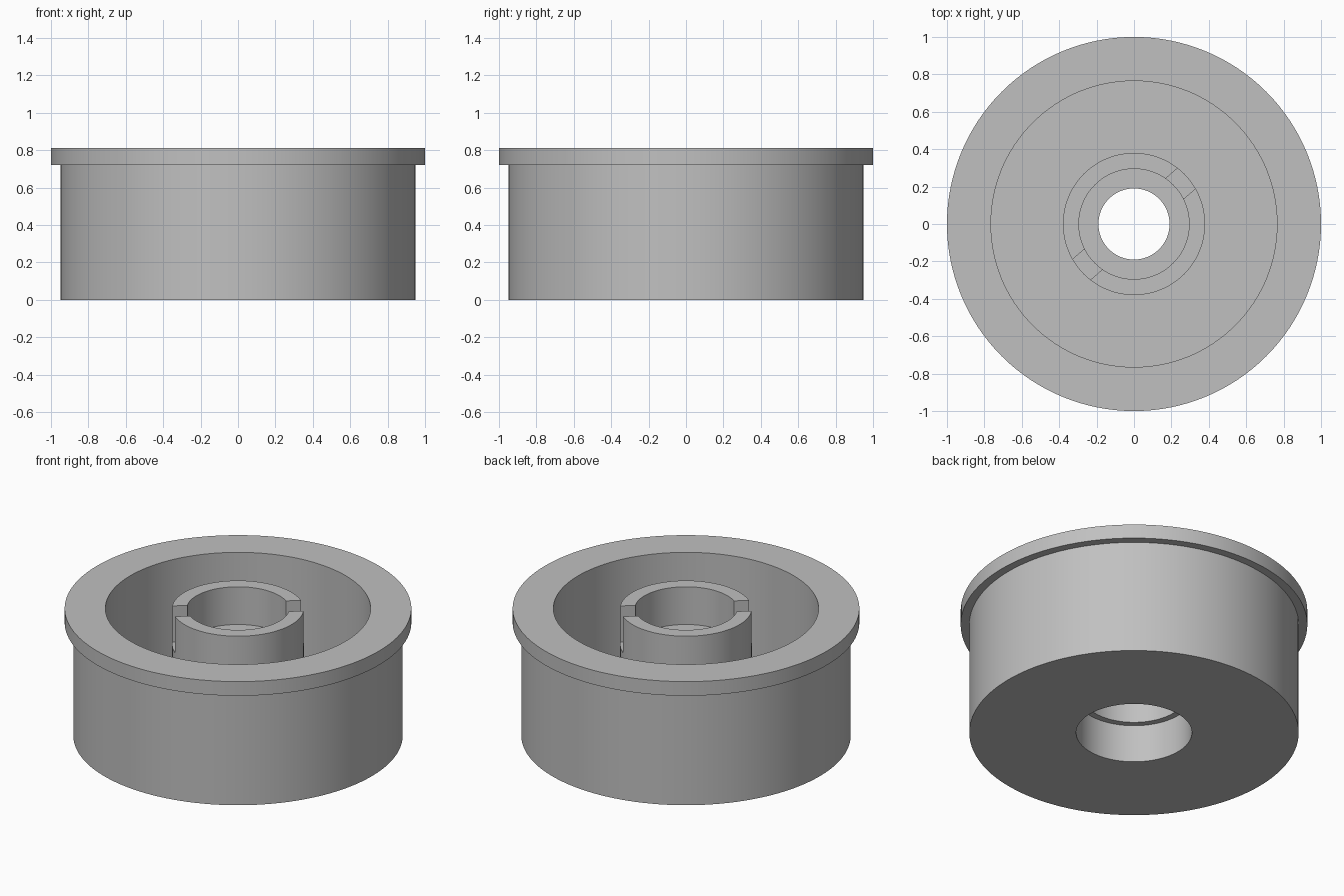
import bpy, bmesh
from math import radians, tau
from mathutils import Matrix

cube = bpy.data.objects.get("Cube")
if cube:
    bpy.data.objects.remove(cube, do_unlink=True)

SEGMENTS = 128
TOP = 0.81
LEDGE = 0.57

grey = bpy.data.materials.new("plain_grey")
grey.use_nodes = True
colour = (0.53, 0.53, 0.53, 1)
grey.diffuse_color = colour
grey.node_tree.nodes["Principled BSDF"].inputs["Base Color"].default_value = colour


def finish(name, bm):
    bmesh.ops.recalc_face_normals(bm, faces=bm.faces)
    mesh = bpy.data.meshes.new(name)
    bm.to_mesh(mesh)
    bm.free()
    obj = bpy.data.objects.new(name, mesh)
    bpy.context.collection.objects.link(obj)
    mesh.materials.append(grey)
    return obj


def lathe(name, profile):
    """Turn a closed (radius, height) profile around z."""
    bm = bmesh.new()
    verts = [bm.verts.new((r, 0, z)) for r, z in profile]
    edges = [bm.edges.new((v, verts[i - 1])) for i, v in enumerate(verts)]
    bmesh.ops.spin(bm, geom=verts + edges, cent=(0, 0, 0), axis=(0, 0, 1),
                   angle=tau, steps=SEGMENTS, use_merge=True)
    bmesh.ops.remove_doubles(bm, verts=bm.verts, dist=0.0001)
    return finish(name, bm)


# Flanged drum with ring recess, central hub and stepped bore
drum = lathe("flanged_drum", [
    (0.334, 0), (0.95, 0), (0.95, 0.72), (1, 0.72), (1, TOP),    # outside
    (0.765, TOP), (0.765, 0.19), (0.38, 0.19), (0.38, TOP),      # recess
    (0.295, TOP), (0.295, LEDGE), (0.19, LEDGE),                 # upper bore
    (0.19, 0.42), (0.295, 0.42), (0.295, 0.24), (0.334, 0.24),   # lower bore
])

# Slot across the hub top
bm = bmesh.new()
bmesh.ops.create_cube(bm, size=1, matrix=Matrix.Rotation(radians(41), 4, "Z")
                      @ Matrix.Translation((0, 0, LEDGE + 0.21))
                      @ Matrix.Diagonal((1, 0.145, 0.4, 1)))
cutter = finish("slot_cutter", bm)
cutter.hide_render = True

cut = drum.modifiers.new("slot", "BOOLEAN")
cut.operation = "DIFFERENCE"
cut.solver = "EXACT"
cut.object = cutter
bpy.context.view_layer.objects.active = drum
for obj in bpy.context.selected_objects:
    obj.select_set(False)
drum.select_set(True)
bpy.ops.object.modifier_apply(modifier=cut.name)
bpy.data.objects.remove(cutter, do_unlink=True)

bpy.ops.object.shade_smooth_by_angle(angle=radians(30))
